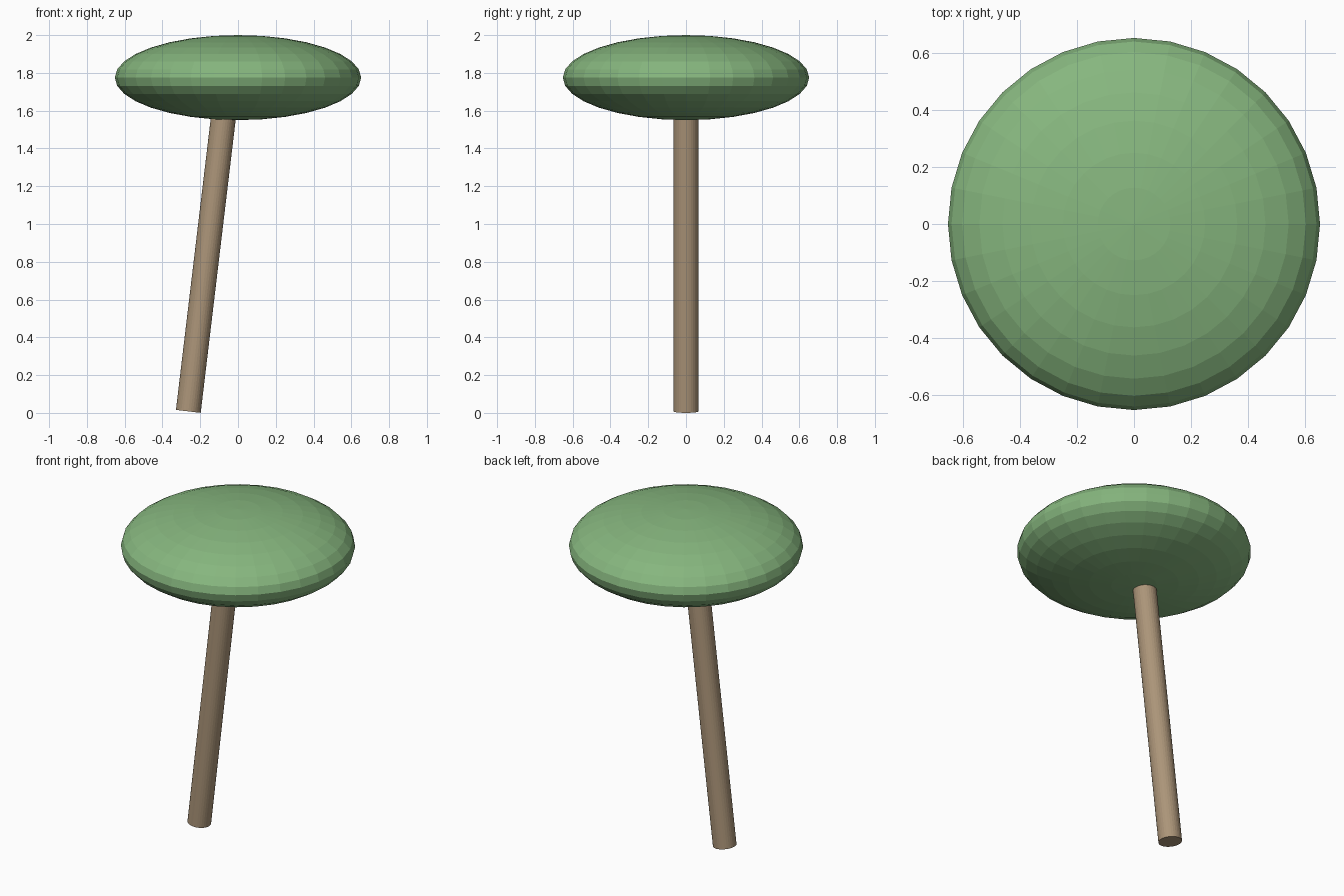
import bpy
from mathutils import Vector

cube = bpy.data.objects.get("Cube")
if cube:
    bpy.data.objects.remove(cube, do_unlink=True)


def material(name, rgb):
    mat = bpy.data.materials.new(name)
    mat.use_nodes = True
    mat.diffuse_color = (*rgb, 1)
    mat.node_tree.nodes["Principled BSDF"].inputs["Base Color"].default_value = (*rgb, 1)
    return mat


def finish(name, mat):
    obj = bpy.context.object
    obj.name = name
    obj.data.materials.append(mat)
    return obj


leaf_green = material("leaf_green", (0.24, 0.47, 0.21))
bark_brown = material("bark_brown", (0.41, 0.30, 0.19))

# Flattened, faceted canopy
bpy.ops.mesh.primitive_uv_sphere_add(segments=32, ring_count=16, radius=1, location=(0, 0, 1.775))
canopy = finish("canopy", leaf_green)
canopy.scale = (0.652, 0.652, 0.225)

# Leaning trunk, its top end tucked into the canopy
base = Vector((-0.263, 0, 0.008))
tip = Vector((-0.073, 0, 1.6))
axis = tip - base
bpy.ops.mesh.primitive_cylinder_add(vertices=32, radius=0.066, depth=axis.length,
                                    location=(base + tip) / 2)
trunk = finish("trunk", bark_brown)
trunk.rotation_euler = axis.to_track_quat("Z", "Y").to_euler()
